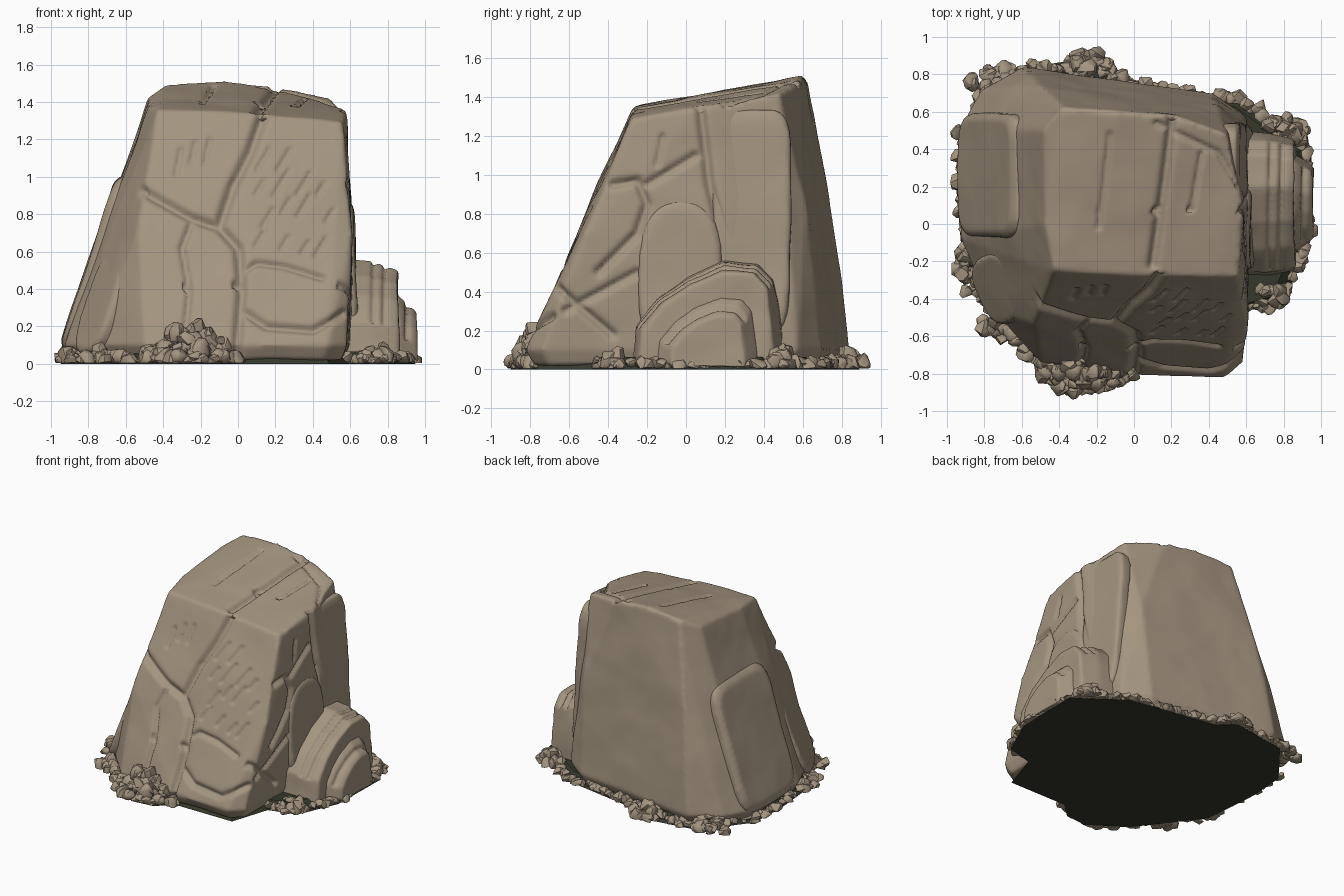
import bpy, bmesh, math, random
from mathutils import Vector, noise

if "Cube" in bpy.data.objects:
    bpy.data.objects.remove(bpy.data.objects["Cube"])

random.seed(7)


def material(name, rgb):
    m = bpy.data.materials.new(name)
    m.diffuse_color = (*rgb, 1)
    m.use_nodes = True
    m.node_tree.nodes["Principled BSDF"].inputs["Base Color"].default_value = m.diffuse_color
    return m


STONE = material("warm_stone", (0.37, 0.30, 0.215))
DARK = material("dark_moss", (0.035, 0.04, 0.024))


def hull(bm, pts):
    verts = [bm.verts.new(p) for p in pts]
    bmesh.ops.convex_hull(bm, input=verts)
    bmesh.ops.delete(bm, geom=[v for v in verts if v.is_valid and not v.link_faces], context='VERTS')


def finish(name, bm, mat, angle):
    bmesh.ops.recalc_face_normals(bm, faces=bm.faces[:])
    me = bpy.data.meshes.new(name)
    bm.to_mesh(me)
    bm.free()
    me.materials.append(mat)
    ob = bpy.data.objects.new(name, me)
    bpy.context.collection.objects.link(ob)
    me.shade_smooth()
    me.set_sharp_from_angle(angle=math.radians(angle))
    return ob


def rock(name, pts, voxel=0.016, smooth=3, wobble=0.01):
    """Convex stone, remeshed densely, edges worn round, surface slightly uneven."""
    bm = bmesh.new()
    hull(bm, pts)
    ob = finish(name, bm, STONE, 40)
    m = ob.modifiers.new("dense", 'REMESH')
    m.mode, m.voxel_size = 'VOXEL', voxel
    m = ob.modifiers.new("worn", 'SMOOTH')
    m.factor, m.iterations = 0.5, smooth
    dg = bpy.context.evaluated_depsgraph_get()
    me = bpy.data.meshes.new_from_object(ob.evaluated_get(dg))
    ob.modifiers.clear()
    ob.data = me
    me.materials.clear()
    me.materials.append(STONE)
    data = [(v.co.copy(), v.normal.copy()) for v in me.vertices]
    for v, (co, n) in zip(me.vertices, data):
        v.co = co + n * wobble * (noise.noise(co * 3) + 0.15 * noise.noise(co * 8))
    me.shade_smooth()
    return ob


def slab(name, c, u, v, t, power):
    """Rounded plate lying on the plane of half-axes u and v, raised by t."""
    c, u, v = Vector(c), Vector(u), Vector(v)
    n = u.cross(v).normalized()
    pts = []
    for h, s in ((-0.08, 1), (t * 0.5, 1), (t, 0.9)):
        for i in range(28):
            a = math.tau * i / 28
            x, y = (math.copysign(abs(k) ** (2 / power), k) for k in (math.cos(a), math.sin(a)))
            pts.append(c + u * x * s + v * y * s + n * h)
    return rock(name, pts)


def carve(ob, axis, sign, lines):
    """Sink cracks (half-width, points), drawn as seen along one axis, into the surface."""
    me = ob.data
    data = [(v.co.copy(), v.normal.copy()) for v in me.vertices]
    sink = [0.0] * len(data)
    i, j = [k for k in range(3) if k != axis]
    for w, *pts in lines:
        segs = [(*a, b[0] - a[0], b[1] - a[1]) for a, b in zip(pts, pts[1:])]
        r = 2.5 * w
        x0, x1 = min(p[0] for p in pts) - r, max(p[0] for p in pts) + r
        y0, y1 = min(p[1] for p in pts) - r, max(p[1] for p in pts) + r
        for k, (co, n) in enumerate(data):
            x, y = co[i], co[j]
            if n[axis] * sign < 0.3 or not (x0 < x < x1 and y0 < y < y1):
                continue
            best = 9
            for ax, ay, dx, dy in segs:
                t = max(0, min(1, ((x - ax) * dx + (y - ay) * dy) / (dx * dx + dy * dy + 1e-9)))
                best = min(best, (x - ax - t * dx) ** 2 + (y - ay - t * dy) ** 2)
            sink[k] = max(sink[k], 1.6 * w * math.exp(-best / (w * w)))
    for v, (co, n), s in zip(me.vertices, data, sink):
        v.co = co - n * s


# main rock: tapered block with sloping front and top
ring = [(-0.5, -0.74), (0, -0.81), (0.48, -0.82), (0.58, -0.74), (0.63, 0.3), (0.6, 0.57),
        (0.42, 0.7), (-0.6, 0.84), (-0.82, 0.72), (-0.93, 0.52), (-0.93, -0.08), (-0.78, -0.45)]
crown = [(-0.43, -0.25, 1.36), (0.1, -0.28, 1.34), (0.56, -0.28, 1.29), (0.58, 0.1, 1.35), (0.5, 0.48, 1.42),
         (0.2, 0.58, 1.475), (-0.07, 0.6, 1.51), (-0.38, 0.62, 1.49), (-0.48, 0.5, 1.42), (-0.48, 0, 1.38)]
middle = [(-0.53, -0.53, 0.7), (0.61, -0.52, 0.7), (-0.5, 0.74, 0.9), (0.45, 0.62, 0.85)]
foot_ring = [(x * s, y * s, z) for x, y in ring for s, z in ((1, 0.1), (0.95, 0.02))]
body = rock("main_rock", foot_ring + crown + middle, 0.0145, 6, 0.012)

# deep joints and finer cracks on the front
joints = [
    (0.026, (0.17, 1.43), (0.07, 1.15), (-0.03, 0.95), (-0.1, 0.74)),
    (0.024, (-0.5, 0.92), (-0.25, 0.78), (-0.1, 0.73), (0, 0.62), (0.02, 0.4), (-0.01, 0.05)),
    (0.016, (-0.25, 0.75), (-0.3, 0.62), (-0.26, 0.4), (-0.29, 0.12)),
    (0.016, (0.04, 0.5), (0.1, 0.54), (0.25, 0.52), (0.45, 0.46)),
    (0.02, (0.03, 0.28), (0.15, 0.2), (0.4, 0.18), (0.57, 0.27))]
# slanted scratches on the front right panel, upright ones on the left
for i in range(17):
    s = random.uniform(0.6, 1.5)
    if i < 14:
        x, z, dx = 0.14 + 0.11 * (i % 4), 0.66 + 0.15 * (i // 4), 0.03
    else:
        x, z, dx = -0.33 + 0.09 * (i - 14), 1.1, 0.01
    x, z = x + random.uniform(-0.03, 0.03), z + random.uniform(-0.04, 0.04)
    joints.append((0.011, (x - dx * s, z - 0.05 * s), (x + dx * s, z + 0.05 * s)))
carve(body, 1, -1, joints)
# cracks on the top and right
carve(body, 2, 1, [
    (0.023, (0.21, 0.6), (0.16, 0.2), (0.1, -0.22)),
    (0.012, (-0.13, 0.48), (-0.16, 0.2), (-0.19, -0.02)), (0.012, (0.36, 0.38), (0.31, 0.08)),
    (0.014, (0.12, 0.54), (0.45, 0.38), (0.56, 0.2))])
carve(body, 0, 1, [
    (0.022, (0.07, 1.38), (0.12, 0.95), (0.22, 0.55)),
    (0.02, (-0.38, 0.95), (-0.25, 0.97), (-0.2, 0.85), (-0.25, 0.7), (-0.45, 0.5)),
    (0.018, (-0.2, 0.95), (0.05, 1.1)), (0.02, (-0.7, 0.45), (-0.38, 0.18)),
    (0.018, (-0.25, 0.5), (-0.62, 0.3)), (0.012, (-0.12, 1.2), (-0.15, 1.05))])

# raised plates on the sides
slab("left_plate", (-0.75, 0.26, 0.53), (0, -0.335, 0), (0.155, 0, 0.47), 0.055, 6)
slab("front_left_plate", (-0.715, -0.34, 0.34), (0.08, -0.18, 0), (0.1, 0.05, 0.29), 0.035, 3)
slab("right_arch_plate", (0.6, -0.03, 0.45), (0, 0.22, 0), (-0.02, 0, 0.42), 0.035, 2.6)
slab("right_tall_plate", (0.58, 0.34, 0.76), (0, 0.2, 0), (-0.04, 0.01, 0.58), 0.018, 5)

# layered boulder leaning on the right side
arch = [(-0.29, 0.03), (-0.27, 0.23), (-0.15, 0.38), (0, 0.49), (0.2, 0.57), (0.38, 0.56), (0.46, 0.47), (0.5, 0.03)]


def layer(name, x0, x1, scale, taper, seams):
    pts = []
    for x, k in ((x0, 1), (x0 * 0.4 + x1 * 0.6, 0.97), (x1, taper)):
        pts += [(x, 0.12 + (y - 0.12) * scale * k, z * scale * k) for y, z in arch]
    ob = rock(name, pts, 0.015, 4, 0.02)
    carve(ob, 2, 1, [(0.012, (x, -0.4), (x + 0.02, 0.7)) for x in seams])


layer("boulder_inner", 0.5, 0.86, 1, 0.88, (0.72, 0.78))
layer("boulder_outer", 0.7, 0.96, 0.68, 0.72, (0.9,))

# dark mossy base
foot = [(-0.97, 0.2), (-0.93, -0.27), (-0.57, -0.74), (-0.3, -0.92), (-0.12, -0.9), (0, -0.79), (0.5, -0.79),
        (0.6, -0.48), (0.82, -0.42), (0.96, -0.1), (0.97, 0.42), (0.6, 0.68), (-0.1, 0.8), (-0.22, 0.91),
        (-0.68, 0.84), (-0.95, 0.5)]
bm = bmesh.new()
low = [bm.verts.new((x * 0.98, y * 0.98, 0)) for x, y in foot]
top = [bm.verts.new((x * 0.9, y * 0.92, 0.065)) for x, y in foot]
bm.faces.new(low[::-1])
bm.faces.new(top)
for i in range(len(foot)):
    j = (i + 1) % len(foot)
    bm.faces.new((low[i], low[j], top[j], top[i]))
finish("mossy_base", bm, DARK, 30)


def stone(bm, x, y, z, r, tall):
    """One small worn stone, kept inside the model bounds and above ground."""
    pts = []
    for _ in range(22):
        d = Vector([random.gauss(0, 1) for _ in range(3)]).normalized() * r * random.uniform(0.85, 1.05)
        pts.append((max(-1, min(1, x + d.x)), max(-0.95, min(0.95, y + d.y)), max(0.004, z + d.z * tall)))
    hull(bm, pts)


def pile(name, cx, cy, rx, ry, height, count):
    bm = bmesh.new()
    for _ in range(count):
        a, q = random.uniform(0, math.tau), math.sqrt(random.random())
        z = height * (1 - q) * random.uniform(0.5, 1)
        stone(bm, cx + rx * q * math.cos(a), cy + ry * q * math.sin(a), z + 0.015,
              random.uniform(0.03, 0.06), random.uniform(0.7, 1.4))
    finish(name, bm, STONE, 40)


# rubble piles
pile("rubble_front", -0.25, -0.76, 0.26, 0.13, 0.26, 120)
pile("rubble_front_left", -0.72, -0.52, 0.1, 0.1, 0.06, 22)
pile("rubble_left", -0.88, -0.25, 0.06, 0.13, 0.06, 20)
pile("rubble_front_right", 0.73, -0.38, 0.1, 0.07, 0.06, 28)
pile("rubble_right_back", 0.8, 0.48, 0.13, 0.08, 0.12, 36)
pile("rubble_back", -0.25, 0.84, 0.13, 0.07, 0.08, 26)
pile("rubble_back_left", -0.74, 0.74, 0.14, 0.09, 0.1, 36)

# scattered stones around the foot, leaving the front right corner bare
bm = bmesh.new()
for i, a in enumerate(foot):
    if i in (5, 6):
        continue
    a, b = Vector(a), Vector(foot[(i + 1) % len(foot)])
    steps = int((b - a).length / 0.032)
    for s in range(steps):
        if random.random() < 0.88:
            p = a.lerp(b, s / steps) * random.uniform(0.92, 0.99)
            stone(bm, p.x, p.y, random.uniform(0.01, 0.04), random.uniform(0.03, 0.055), 0.9)
finish("rubble_ring", bm, STONE, 40)
